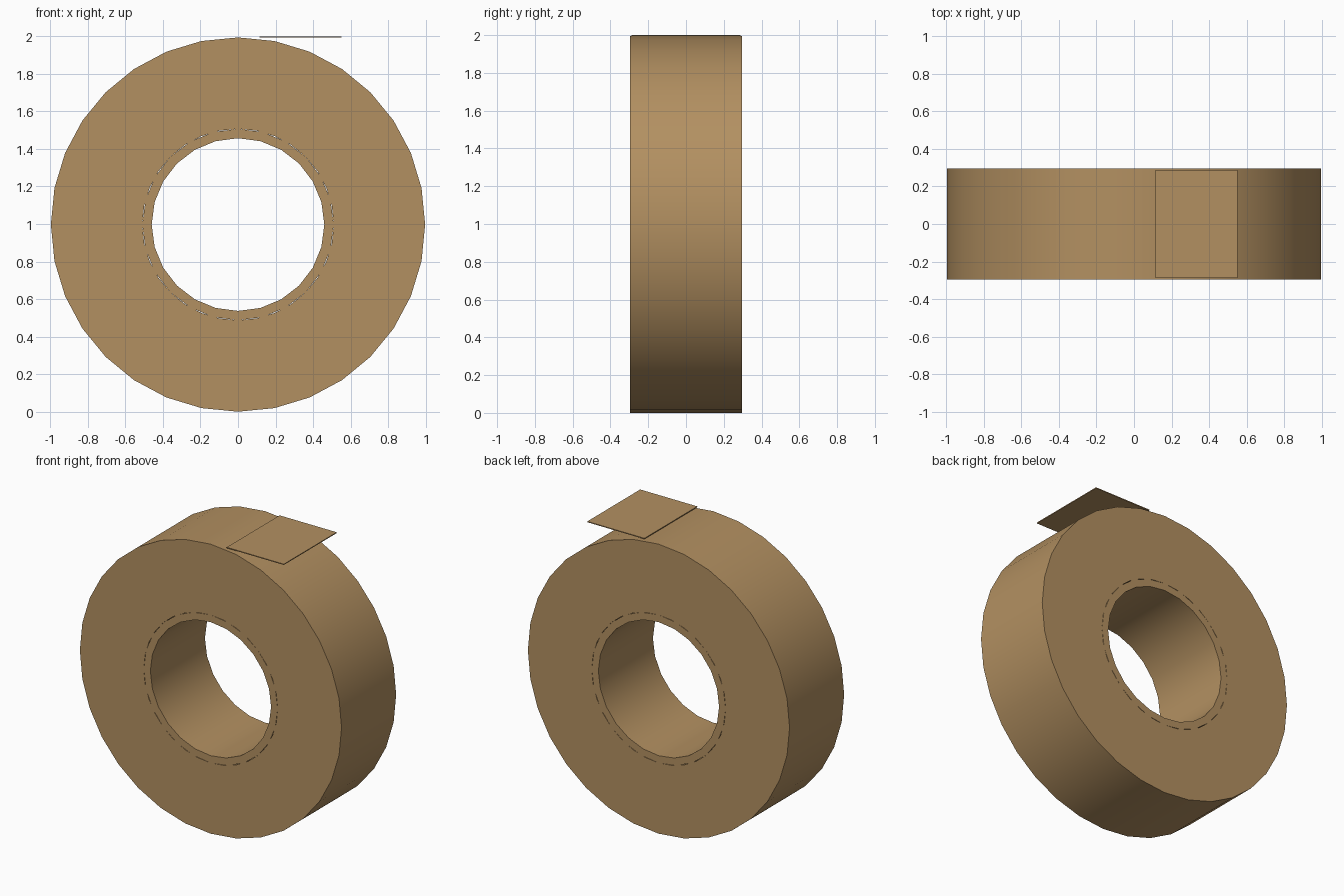
import bpy, bmesh, math

if "Cube" in bpy.data.objects:
    bpy.data.objects.remove(bpy.data.objects["Cube"])

mat = bpy.data.materials.new("brown_tape")
mat.diffuse_color = (0.45, 0.28, 0.12, 1)
mat.use_nodes = True
mat.node_tree.nodes["Principled BSDF"].inputs["Base Color"].default_value = mat.diffuse_color
CZ = 0.997      # roll centre height
HALF = 0.297    # half width of the roll


def finish(name, bm):
    bmesh.ops.recalc_face_normals(bm, faces=bm.faces)
    mesh = bpy.data.meshes.new(name)
    bm.to_mesh(mesh)
    bm.free()
    obj = bpy.data.objects.new(name, mesh)
    bpy.context.collection.objects.link(obj)
    mesh.materials.append(mat)
    return obj


def ring(name, outer, inner, sides):
    """Flat-ended tube around the y axis, smooth on its curved walls."""
    bm = bmesh.new()
    profile = [(outer, -HALF), (outer, HALF), (inner, HALF), (inner, -HALF)]
    loops = []
    for i in range(sides):
        a = 2 * math.pi * i / sides
        loops.append([bm.verts.new((r * math.sin(a), y, CZ + r * math.cos(a)))
                      for r, y in profile])
    for i in range(sides):
        p, q = loops[i], loops[(i + 1) % sides]
        for k in range(4):
            m = (k + 1) % 4
            bm.faces.new((p[k], p[m], q[m], q[k]))
    obj = finish(name, bm)
    bpy.ops.object.select_all(action='DESELECT')
    obj.select_set(True)
    bpy.context.view_layer.objects.active = obj
    bpy.ops.object.shade_smooth_by_angle(angle=math.radians(30))


# Wound tape and cardboard core
ring("tape_winding", 0.997, 0.51, 32)
ring("cardboard_core", 0.46, 0.51, 24)

# Loose end of the tape
bm = bmesh.new()
bmesh.ops.create_cube(bm, size=1)
bmesh.ops.scale(bm, vec=(0.435, 0.575, 0.006), verts=bm.verts)
bmesh.ops.translate(bm, vec=(0.333, 0, 1.997), verts=bm.verts)
finish("tape_end", bm)
